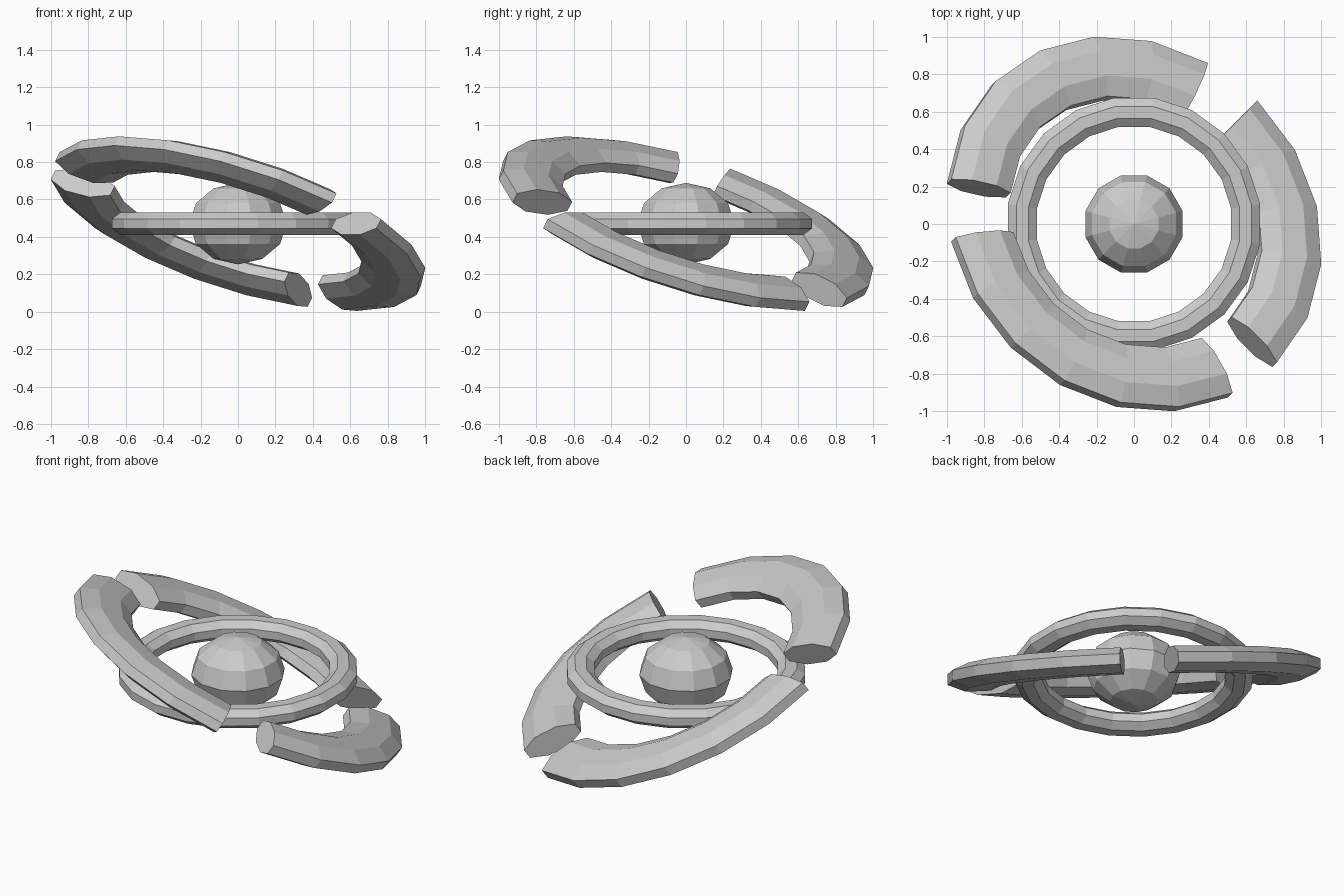
import bpy, bmesh
from math import radians, cos, sin, tan, pi
from mathutils import Matrix, Vector

if "Cube" in bpy.data.objects:
    bpy.data.objects.remove(bpy.data.objects["Cube"])

CENTRE = Matrix.Translation((0, 0, 0.471))
STEP = 18  # degrees per segment, 20 to a full turn


def finish(name, bm, matrix):
    bm.transform(matrix)
    bmesh.ops.recalc_face_normals(bm, faces=bm.faces[:])
    mesh = bpy.data.meshes.new(name)
    bm.to_mesh(mesh)
    bm.free()
    obj = bpy.data.objects.new(name, mesh)
    bpy.context.collection.objects.link(obj)
    return obj


def octagon_sweep(name, inner, outer, half_height, start, segments, matrix):
    """Sweep a flattened octagon around z; full turn closes, otherwise capped."""
    mid, half = (inner + outer) / 2, (outer - inner) / 2
    k = 1 / cos(pi / 8)
    section = [(mid + half * k * cos(pi / 8 + i * pi / 4),
                half_height * k * sin(pi / 8 + i * pi / 4)) for i in range(8)]
    closed = segments == 20
    bm = bmesh.new()
    rings = []
    for s in range(segments if closed else segments + 1):
        a = radians(start + s * STEP)
        rings.append([bm.verts.new((r * cos(a), r * sin(a), z)) for r, z in section])
    for s in range(segments):
        p, q = rings[s], rings[(s + 1) % len(rings)]
        for i in range(8):
            j = (i + 1) % 8
            bm.faces.new((p[i], p[j], q[j], q[i]))
    if not closed:
        bm.faces.new(rings[0])
        bm.faces.new(rings[-1])
    return finish(name, bm, matrix)


# Squashed core sphere
bm = bmesh.new()
bmesh.ops.create_uvsphere(bm, u_segments=12, v_segments=6, radius=0.269)
finish("core", bm, CENTRE @ Matrix.Diagonal((1, 1, 0.81, 1)) @ Matrix.Rotation(radians(15), 4, 'Z'))

# Level inner ring
octagon_sweep("inner_ring", 0.526, 0.683, 0.06, 9, 20, CENTRE)

# Tilted outer ring, broken into three arcs
tilt = (CENTRE @ Matrix.Diagonal((1, 1, 0.82, 1))
        @ Matrix.Rotation(radians(30.5), 4, Vector((-1, 1, 0)).normalized()))
for name, start, segments in (("outer_arc_back", 63, 6),
                              ("outer_arc_right", -45, 5),
                              ("outer_arc_front", -171, 6)):
    octagon_sweep(name, 0.722, 1.063, 0.083, start, segments, tilt)
